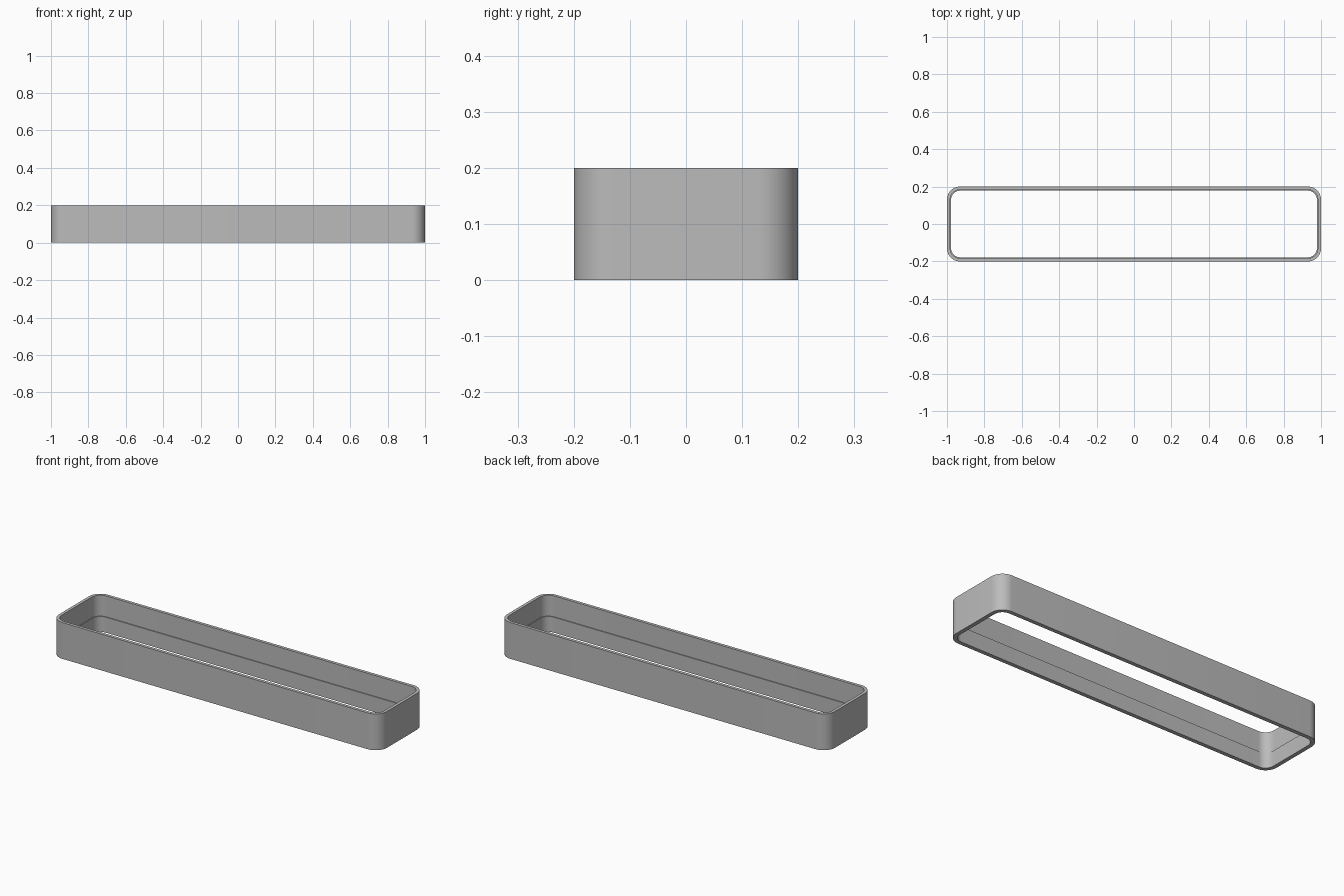
import bpy, bmesh, math

cube = bpy.data.objects.get("Cube")
if cube:
    bpy.data.objects.remove(cube, do_unlink=True)

HALF_X, HALF_Y, HEIGHT = 1.0, 0.2, 0.2
RADIUS, STEPS = 0.07, 12
LEDGE_Z, UPPER_WALL, LOWER_WALL = 0.085, 0.017, 0.022

grey = bpy.data.materials.new("plain grey")
grey.use_nodes = True
colour = (0.5, 0.5, 0.5, 1)
grey.diffuse_color = colour
grey.node_tree.nodes["Principled BSDF"].inputs["Base Color"].default_value = colour


def rounded_loop(bm, inset, z):
    """Rounded rectangle of vertices, offset inward by inset."""
    r = RADIUS - inset
    verts = []
    for quarter, (sx, sy) in enumerate([(1, 1), (-1, 1), (-1, -1), (1, -1)]):
        for i in range(STEPS + 1):
            a = (quarter + i / STEPS) * math.pi / 2
            verts.append(bm.verts.new((sx * (HALF_X - RADIUS) + r * math.cos(a),
                                       sy * (HALF_Y - RADIUS) + r * math.sin(a), z)))
    return verts


# Wall section: outside, top rim, upper inside, ledge, lower inside, bottom rim
section = [(0, 0), (0, HEIGHT), (UPPER_WALL, HEIGHT), (UPPER_WALL, LEDGE_Z),
           (LOWER_WALL, LEDGE_Z), (LOWER_WALL, 0)]
bm = bmesh.new()
loops = [rounded_loop(bm, inset, z) for inset, z in section]
for k, low in enumerate(loops):
    high = loops[(k + 1) % len(loops)]
    for i in range(len(low)):
        j = (i + 1) % len(low)
        bm.faces.new((low[i], low[j], high[j], high[i]))
bmesh.ops.recalc_face_normals(bm, faces=bm.faces)

mesh = bpy.data.meshes.new("frame_wall")
bm.to_mesh(mesh)
bm.free()
mesh.materials.append(grey)
frame = bpy.data.objects.new("frame_wall", mesh)
bpy.context.collection.objects.link(frame)

# Smooth corners, crisp rims
bpy.ops.object.select_all(action="DESELECT")
frame.select_set(True)
bpy.context.view_layer.objects.active = frame
bpy.ops.object.shade_smooth_by_angle(angle=math.radians(30))
